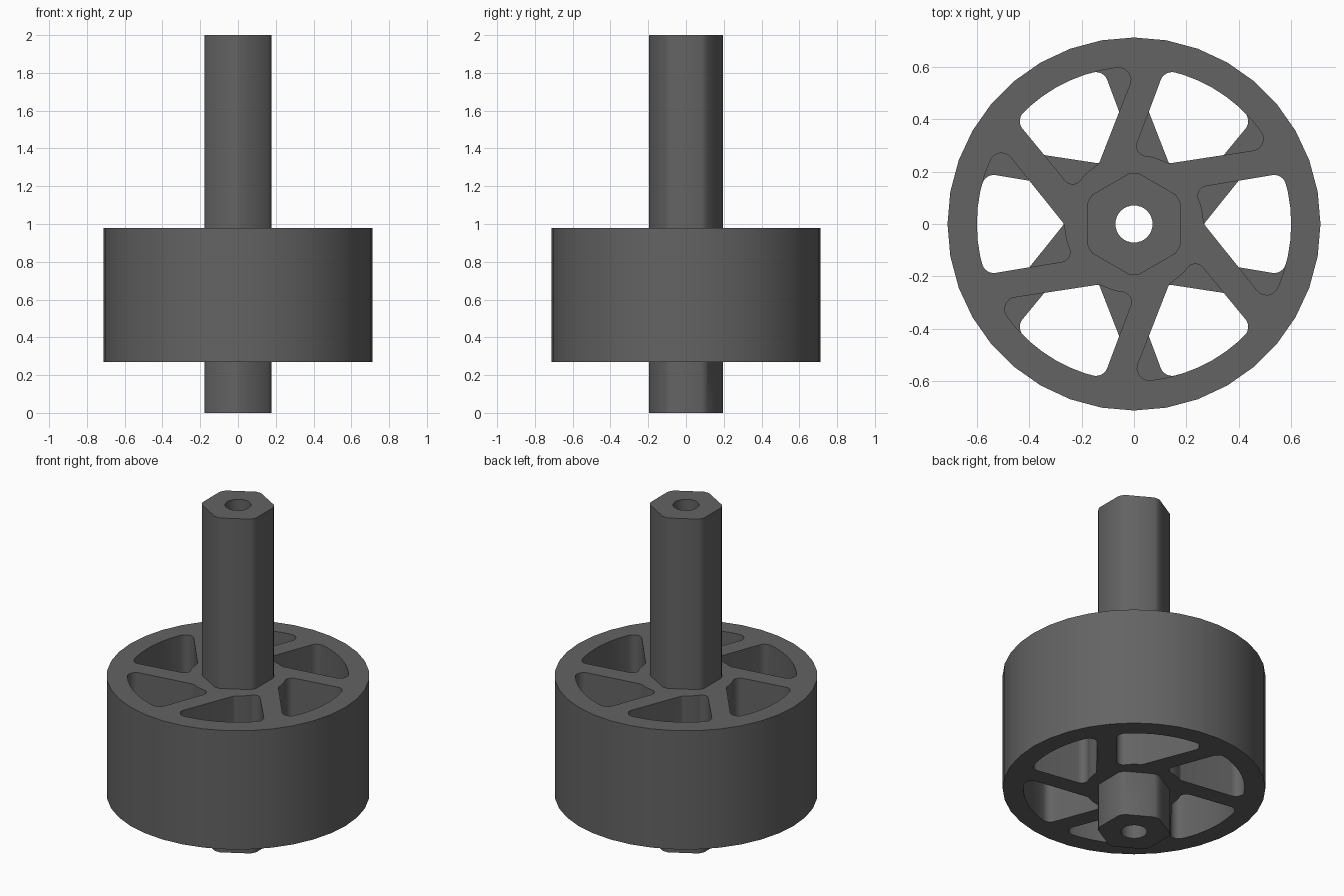
import bpy, bmesh
from math import cos, sin, tan, radians, pi
from mathutils import Vector

if "Cube" in bpy.data.objects:
    bpy.data.objects.remove(bpy.data.objects["Cube"])

Z0, Z1 = 0.27, 0.98          # wheel bottom and top
ZM = (Z0 + Z1) / 2           # plane where the two mirrored halves meet


def polar(r, deg):
    return Vector((r * cos(radians(deg)), r * sin(radians(deg))))


def circle(r, n):
    return [polar(r, 360 * i / n) for i in range(n)]


def prisms(name, outlines, z0, z1):
    """One object holding an upright prism for each 2D outline."""
    bm = bmesh.new()
    for pts in outlines:
        low = [bm.verts.new((p.x, p.y, z0)) for p in pts]
        top = [bm.verts.new((p.x, p.y, z1)) for p in pts]
        bm.faces.new(low[::-1])
        bm.faces.new(top)
        for i in range(len(pts)):
            j = (i + 1) % len(pts)
            bm.faces.new((low[i], low[j], top[j], top[i]))
    bmesh.ops.recalc_face_normals(bm, faces=bm.faces)
    me = bpy.data.meshes.new(name)
    bm.to_mesh(me)
    bm.free()
    ob = bpy.data.objects.new(name, me)
    bpy.context.collection.objects.link(ob)
    return ob


def fillet(prev, c, nxt, r, n=6):
    """Points of a round arc replacing corner c."""
    a, b = (prev - c).normalized(), (nxt - c).normalized()
    half = a.angle(b) / 2
    centre = c + (a + b).normalized() * r / sin(half)
    s = c + a * r / tan(half) - centre
    e = c + b * r / tan(half) - centre
    return [centre + s.lerp(e, i / n).normalized() * r for i in range(n + 1)]


def combine(target, tool, operation):
    m = target.modifiers.new("combine", 'BOOLEAN')
    m.object, m.operation, m.solver = tool, operation, 'EXACT'
    bpy.context.view_layer.objects.active = target
    bpy.ops.object.modifier_apply(modifier=m.name)
    bpy.data.objects.remove(tool)


# Swept pocket between two slanted spokes (counter-clockwise outline)
inner_a, inner_b = polar(0.267, 0), polar(0.265, 31)
outer_a, outer_b = polar(0.6, -31), polar(0.6, 18.8)
inner_arc = [polar(0.265, d) for d in (17, 11, 6)]
outer_arc = [polar(0.6, d) for d in (-23, -18, -12, -6, 0, 6, 12)]
pocket = (fillet(inner_a, outer_a, outer_arc[0], 0.045) + outer_arc
          + fillet(outer_arc[-1], outer_b, inner_b, 0.045)
          + fillet(outer_b, inner_b, inner_arc[0], 0.037) + inner_arc
          + fillet(inner_arc[-1], inner_a, outer_a, 0.02, 3))
mirrored = [Vector((p.x, -p.y)) for p in reversed(pocket)]


def ring_of(outline):
    out = []
    for k in range(6):
        c, s = cos(k * pi / 3), sin(k * pi / 3)
        out.append([Vector((p.x * c - p.y * s, p.x * s + p.y * c)) for p in outline])
    return out


# Wheel: disc with pockets slanting one way above, the other way below
wheel = prisms("wheel_on_hex_shaft", [circle(0.712, 36)], Z0, Z1)
combine(wheel, prisms("upper_pockets", ring_of(pocket), ZM - 0.001, Z1 + 0.1), 'DIFFERENCE')
combine(wheel, prisms("lower_pockets", ring_of(mirrored), Z0 - 0.1, ZM), 'DIFFERENCE')

# Hexagonal shaft with rounded corners, bored through
hexagon = [polar(0.195, 30 + 60 * k + d) for k in range(6) for d in (-5, 0, 5)]
combine(wheel, prisms("hex_shaft", [hexagon], 0, 2), 'UNION')
combine(wheel, prisms("bore", [circle(0.071, 32)], -0.1, 2.1), 'DIFFERENCE')

# Dark grey finish
dark = bpy.data.materials.new("dark_grey")
dark.diffuse_color = (0.126, 0.126, 0.126, 1)
dark.use_nodes = True
dark.node_tree.nodes["Principled BSDF"].inputs["Base Color"].default_value = dark.diffuse_color
wheel.data.materials.clear()
wheel.data.materials.append(dark)

wheel.select_set(True)
bpy.context.view_layer.objects.active = wheel
bpy.ops.object.shade_smooth_by_angle(angle=radians(30))
